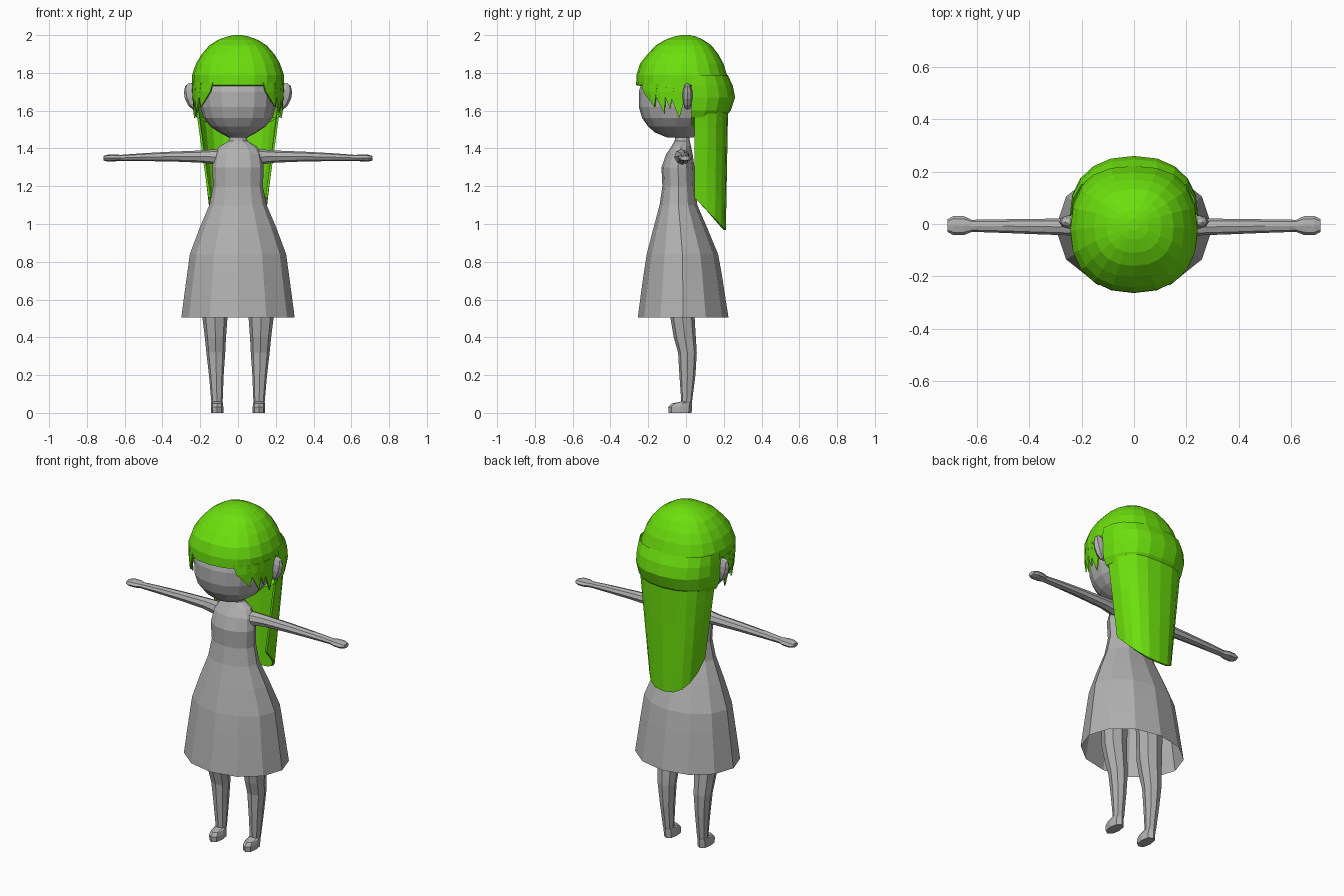
import bpy, bmesh, math
from mathutils import Matrix

if "Cube" in bpy.data.objects:
    bpy.data.objects.remove(bpy.data.objects["Cube"])


def material(name, rgb):
    m = bpy.data.materials.new(name)
    m.diffuse_color = (*rgb, 1)
    m.use_nodes = True
    m.node_tree.nodes["Principled BSDF"].inputs["Base Color"].default_value = m.diffuse_color
    return m


GREY = material("plain_grey", (0.44, 0.44, 0.44))
GREEN = material("hair_green", (0.15, 0.74, 0.004))


def finish(name, bm, mat):
    bmesh.ops.recalc_face_normals(bm, faces=bm.faces[:])
    me = bpy.data.meshes.new(name)
    bm.to_mesh(me)
    bm.free()
    me.materials.append(mat)
    ob = bpy.data.objects.new(name, me)
    bpy.context.collection.objects.link(ob)
    return ob


def loft(name, rings, mat, closed=True, start_cap=False, end_cap=False):
    """Skin a list of equal-length point rings."""
    bm = bmesh.new()
    rows = [[bm.verts.new(p) for p in r] for r in rings]
    n = len(rows[0])
    for a, b in zip(rows, rows[1:]):
        for i in range(n if closed else n - 1):
            j = (i + 1) % n
            bm.faces.new((a[i], a[j], b[j], b[i]))
    if start_cap:
        bm.faces.new(rows[0][::-1])
    if end_cap:
        bm.faces.new(rows[-1])
    return finish(name, bm, mat)


def sup(v, p):
    return math.copysign(abs(v) ** (2 / p), v)


def level(z, rx, y0, y1, n, p=2.0, cx=0.0):
    """Horizontal ring between y0 and y1; p above 2 squares it off."""
    pts = []
    for i in range(n):
        a = 2 * math.pi * i / n
        pts.append((cx + rx * sup(math.cos(a), p),
                    (y0 + y1) / 2 + (y1 - y0) / 2 * sup(math.sin(a), p), z))
    return pts


def arc(z, rx, ry, cy, n=10, p=2.3):
    """Half ring around the back of the head."""
    return [(rx * sup(math.cos(math.pi * i / n), p),
             cy + ry * sup(math.sin(math.pi * i / n), p), z) for i in range(n + 1)]


def thicken(ob, t):
    m = ob.modifiers.new("thickness", "SOLIDIFY")
    m.thickness = t
    m.offset = -1


# Dress and torso up to the neck, open at the hem
dress = [(0.505, .30, -.255, .225), (.62, .285, -.24, .207), (.73, .27, -.225, .19),
         (.84, .255, -.208, .17), (.98, .203, -.172, .112), (1.1, .152, -.14, .06),
         (1.2, .132, -.125, .048), (1.3, .136, -.13, .045), (1.37, .125, -.105, .035),
         (1.41, .10, -.078, .027), (1.44, .05, -.06, .02), (1.49, .038, -.055, .015)]
loft("dress_and_torso", [level(*r, 12) for r in dress], GREY)

# Head
head = [(1.458, .05, -.10, .04), (1.485, .10, -.165, .06), (1.515, .145, -.20, .09),
        (1.56, .182, -.232, .13), (1.62, .20, -.25, .16), (1.70, .208, -.25, .18),
        (1.80, .20, -.22, .18), (1.89, .15, -.16, .13)]
loft("head", [level(*r, 16, 2.25) for r in head], GREY, True, True, True)

# Limbs and ears, one per side
leg = [(0, .032, -.092, .03), (.03, .033, -.094, .032), (.05, .031, -.075, .032),
       (.06, .030, -.025, .032), (.2, .039, -.035, .05), (.32, .05, -.042, .057),
       (.40, .056, -.065, .052), (.5, .066, -.082, .046), (.88, .075, -.09, .05)]
arm = [(.09, -.025, 1.352, .045, .045), (.14, -.018, 1.356, .037, .038),
       (.2, -.012, 1.357, .033, .032), (.35, -.01, 1.357, .03, .026),
       (.5, -.008, 1.354, .026, .021), (.62, -.007, 1.350, .023, .016),
       (.65, -.006, 1.350, .036, .018), (.69, -.006, 1.349, .037, .018),
       (.713, -.006, 1.348, .024, .012)]
for s, side in ((1, "right"), (-1, "left")):
    loft("leg_" + side, [level(z, rx, a, b, 8, 2.3, s * (.11 + .012 * min(z, .5) * 2))
                         for z, rx, a, b in leg], GREY, True, True, True)
    rings = [[(s * x, cy + ry * math.cos(k * math.pi / 4), cz + rz * math.sin(k * math.pi / 4))
              for k in range(8)] for x, cy, cz, ry, rz in arm]
    loft("arm_" + side, rings, GREY, True, True, True)

    # Ear: flattened sphere, leaning outward
    bm = bmesh.new()
    bmesh.ops.create_uvsphere(bm, u_segments=8, v_segments=6, radius=1)
    bm.transform(Matrix.Translation((s * .24, .008, 1.675))
                 @ Matrix.Rotation(s * .3, 4, "Y")
                 @ Matrix.Diagonal((.043, .028, .074, 1)))
    finish("ear_" + side, bm, GREY)

    # Pointed side locks in front of the ear
    bm = bmesh.new()
    for ya, yb, yt, zt in ((-.235, -.15, -.168, 1.62), (-.18, -.10, -.115, 1.585),
                           (-.13, -.06, -.085, 1.61), (-.10, .01, -.035, 1.56)):
        def out(y):
            return s * .243 * (1 - (abs(y + .015) / .25) ** 2.3) ** (1 / 2.3)
        ym = (ya + yb) / 2
        top = [bm.verts.new((out(y), y, 1.75)) for y in (ya, ym, yb)]
        mid = [bm.verts.new((out(y), y, 1.70)) for y in (ya + .008, ym, yb - .008)]
        tip = bm.verts.new((out(yt) * .96, yt, zt))
        for i in (0, 1):
            bm.faces.new((top[i], top[i + 1], mid[i + 1], mid[i]))
            bm.faces.new((mid[i], mid[i + 1], tip))
    thicken(finish("side_locks_" + side, bm, GREEN), .008)

# Crown of the hair with the straight fringe edge
crown = [(1.73, .20, -.235, .19), (1.735, .243, -.264, .235), (1.79, .243, -.262, .217),
         (1.85, .222, -.243, .198), (1.90, .192, -.203, .17), (1.945, .152, -.16, .135),
         (1.975, .105, -.11, .092), (1.993, .055, -.06, .052), (2.0, .02, -.025, .02)]
loft("hair_crown", [level(*r, 20, 2.3) for r in crown], GREEN, True, False, True)

# Rounded lower back of the hair, tucked in underneath
back = [(1.79, .241, .19), (1.735, .246, .217), (1.67, .246, .230), (1.60, .237, .207),
        (1.565, .22, .175), (1.51, .11, .07)]
loft("hair_back", [arc(z, rx, ry, .03) for z, rx, ry in back], GREEN, False)

# Long hanging hair, cut on a slant towards the back
rings = []
for k in range(6):
    t = k / 5
    row = arc(0, .225 - .068 * t, .178 - .012 * t, .045, 10, 2.5)
    rings.append([(x, y, 1.63 + t * (1.14 - 1.04 * (y - .045) - 1.63)) for x, y, _ in row])
thicken(loft("hanging_hair", rings, GREEN, False), .012)
